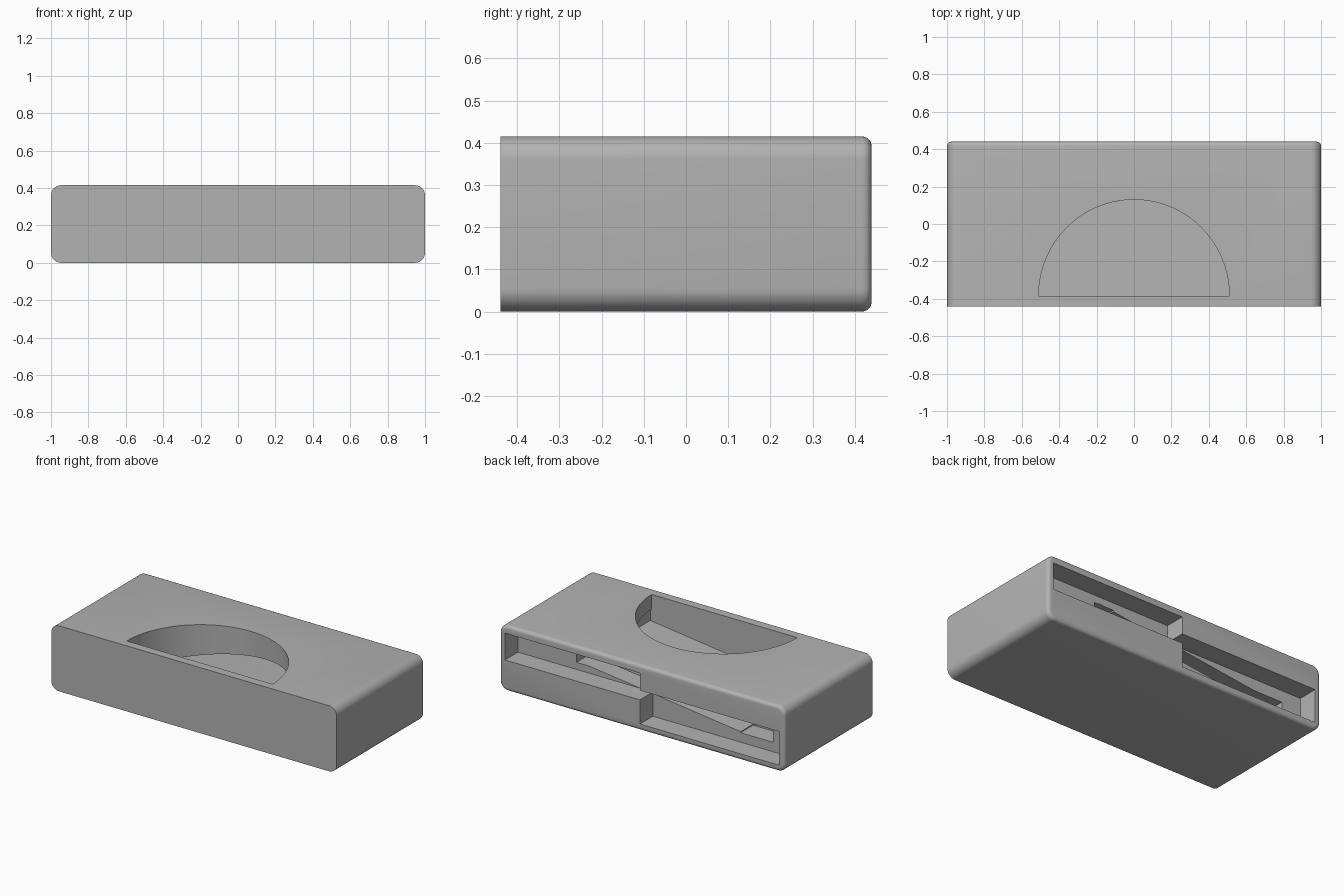
import bpy
import bmesh
from math import cos, sin, pi, radians

default = bpy.data.objects.get("Cube")
if default:
    bpy.data.objects.remove(default, do_unlink=True)

grey = bpy.data.materials.new("plain grey")
grey.use_nodes = True
GREY = (0.45, 0.45, 0.45, 1)
grey.diffuse_color = GREY
grey.node_tree.nodes["Principled BSDF"].inputs["Base Color"].default_value = GREY

W, D, H = 1.0, 0.44, 0.415     # half width, half depth, height
R = 0.055                      # long edge radius and wall thickness
RECESS = 0.31                  # depth at which the back recess ends
FRONT = -0.385                 # inside of the front wall


def make_object(name, bm):
    bmesh.ops.recalc_face_normals(bm, faces=bm.faces)
    mesh = bpy.data.meshes.new(name)
    bm.to_mesh(mesh)
    bm.free()
    mesh.materials.append(grey)
    obj = bpy.data.objects.new(name, mesh)
    bpy.context.collection.objects.link(obj)
    return obj


def prism(points, y0, y1):
    """Extrude an (x, z) outline along y."""
    bm = bmesh.new()
    face = bm.faces.new([bm.verts.new((x, y0, z)) for x, z in points])
    ext = bmesh.ops.extrude_face_region(bm, geom=[face])
    moved = [v for v in ext["geom"] if isinstance(v, bmesh.types.BMVert)]
    bmesh.ops.translate(bm, verts=moved, vec=(0, y1 - y0, 0))
    return bm


def box(x0, x1, z0, z1):
    return [(x0, z0), (x1, z0), (x1, z1), (x0, z1)]


def slot_floor(x):
    return 0.105 + 0.124 * (x + 0.63)


# Rounded block with a softened back rim
outline = []
centres = [(W - R, H - R), (R - W, H - R), (R - W, R), (W - R, R)]
for i, (cx, cz) in enumerate(centres):
    for k in range(11):
        a = (i + k / 10) * pi / 2
        outline.append((cx + R * cos(a), cz + R * sin(a)))
bm = prism(outline, -D, D)
rim = [e for e in bm.edges if all(v.co.y > D - 0.001 for v in e.verts)]
bmesh.ops.bevel(bm, geom=rim, offset=0.022, segments=5, profile=0.5, affect="EDGES")
body = make_object("case_body", bm)

cutters = []

# Stepped recess in the back
step = 0.015
recess = [(-0.96, 0.042), (step, 0.042), (step, 0.195), (0.96, 0.195),
          (0.96, 0.365), (step, 0.365), (step, 0.255), (-0.96, 0.255)]
cutters.append(make_object("recess_cutter", prism(recess, RECESS, D + 0.1)))

# Slanted slot running forward from the recess
x0, x1, gap = -0.63, 0.52, 0.075
slot = [(x0, slot_floor(x0)), (x1, slot_floor(x1)),
        (x1, slot_floor(x1) + gap), (x0, slot_floor(x0) + gap)]
cutters.append(make_object("slot_cutter", prism(slot, FRONT, RECESS + 0.02)))

# Notches at both ends of the slot
notches = {"low_notch_cutter": box(-0.825, -0.6, 0.102, 0.181),
           "high_notch_cutter": box(0.41, 0.55, 0.24, 0.318)}
for name, points in notches.items():
    cutters.append(make_object(name, prism(points, 0.185, RECESS + 0.03)))

# Half-round thumb opening, with its lower end inside the slot
bm = bmesh.new()
arc = [(0.51 * cos(pi * k / 64), FRONT + 0.515 * sin(pi * k / 64)) for k in range(65)]
low = [bm.verts.new((x, y, slot_floor(x) + gap / 2)) for x, y in arc]
high = [bm.verts.new((x, y, H + 0.1)) for x, y in arc]
bm.faces.new(low)
bm.faces.new(high)
for k in range(len(arc)):
    j = (k + 1) % len(arc)
    bm.faces.new((low[k], low[j], high[j], high[k]))
cutters.append(make_object("thumb_opening_cutter", bm))

# Cut every opening and tidy up
bpy.ops.object.select_all(action="DESELECT")
bpy.context.view_layer.objects.active = body
body.select_set(True)
for cutter in cutters:
    cutter.hide_render = True
    mod = body.modifiers.new(cutter.name, "BOOLEAN")
    mod.operation = "DIFFERENCE"
    mod.solver = "EXACT"
    mod.object = cutter
    bpy.ops.object.modifier_apply(modifier=mod.name)
for cutter in cutters:
    bpy.data.objects.remove(cutter, do_unlink=True)
bpy.ops.object.shade_smooth_by_angle(angle=radians(30))
